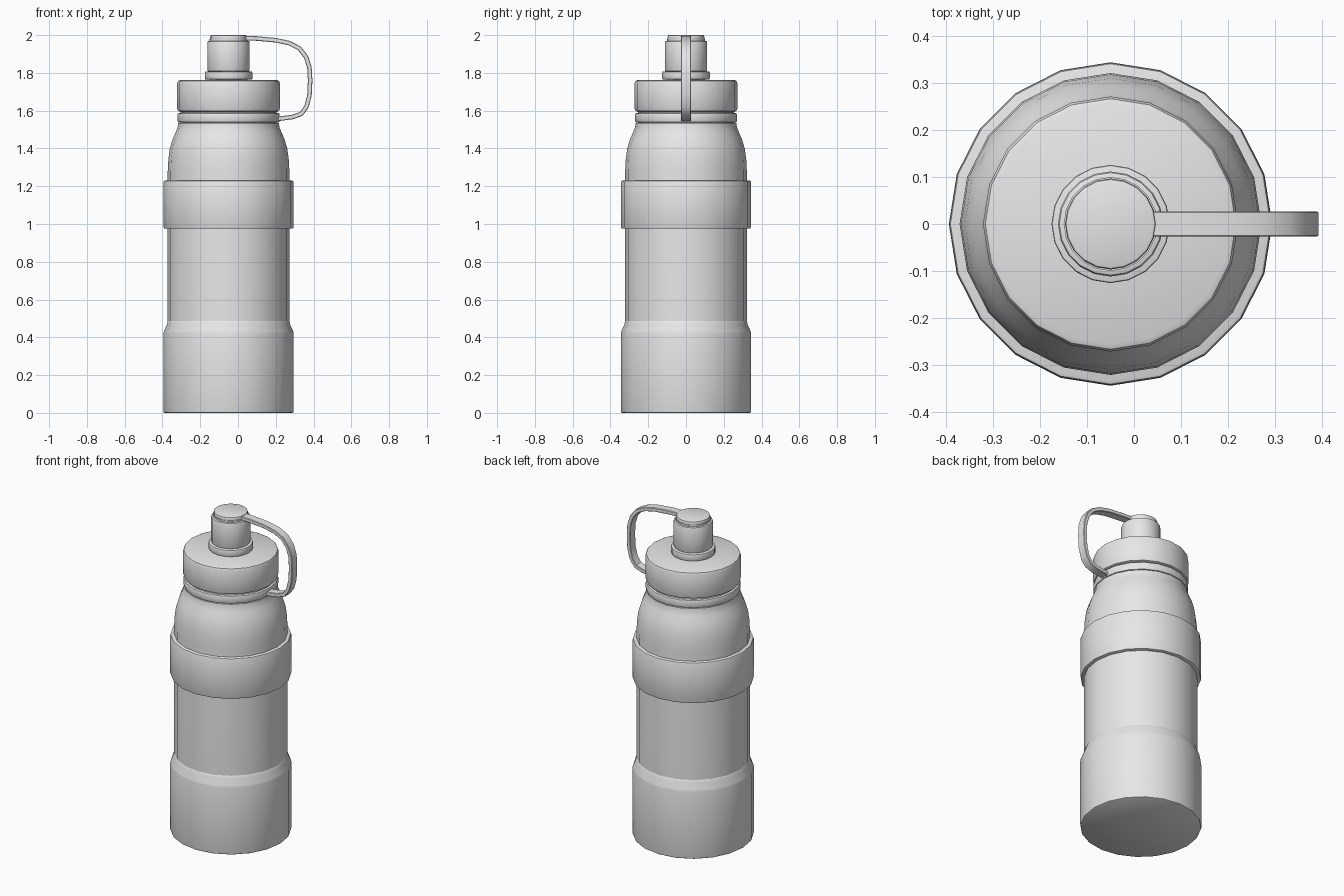
import bpy
import bmesh
from math import cos, sin, pi, radians
from mathutils import Vector

if "Cube" in bpy.data.objects:
    bpy.data.objects.remove(bpy.data.objects["Cube"], do_unlink=True)

AXIS_X = -0.05
SIDES = 20

grey = bpy.data.materials.new("light grey")
grey.use_nodes = True
grey.diffuse_color = (0.8, 0.8, 0.8, 1)
grey.node_tree.nodes["Principled BSDF"].inputs["Base Color"].default_value = (0.8, 0.8, 0.8, 1)


def finish(name, bm):
    bmesh.ops.recalc_face_normals(bm, faces=bm.faces)
    mesh = bpy.data.meshes.new(name)
    bm.to_mesh(mesh)
    bm.free()
    mesh.materials.append(grey)
    ob = bpy.data.objects.new(name, mesh)
    bpy.context.collection.objects.link(ob)
    bpy.ops.object.select_all(action="DESELECT")
    ob.select_set(True)
    bpy.context.view_layer.objects.active = ob
    bpy.ops.object.shade_smooth_by_angle(angle=radians(35))
    return ob


def skin(name, rings):
    """Join closed rings of points into a capped solid."""
    bm = bmesh.new()
    loops = [[bm.verts.new(p) for p in ring] for ring in rings]
    n = len(loops[0])
    for a, b in zip(loops, loops[1:]):
        for i in range(n):
            j = (i + 1) % n
            bm.faces.new((a[i], a[j], b[j], b[i]))
    bm.faces.new(loops[0])
    bm.faces.new(loops[-1])
    return finish(name, bm)


def lathe(name, profile):
    """Turn (radius, height) pairs around the bottle axis."""
    angles = [2 * pi * i / SIDES for i in range(SIDES)]
    return skin(name, [[(AXIS_X + r * cos(a), r * sin(a), z) for a in angles]
                       for r, z in profile])


def disc(name, radius, bottom, top, bevel):
    """Turned drum with softened rims."""
    k = bevel * 0.3
    return lathe(name, [(radius - bevel, bottom), (radius - k, bottom + k), (radius, bottom + bevel),
                        (radius, top - bevel), (radius - k, top - k), (radius - bevel, top)])


# Bottle body with shoulder
lathe("bottle_body", [(0.322, 0.02), (0.322, 1.28), (0.319, 1.34), (0.311, 1.4),
                      (0.296, 1.45), (0.278, 1.49), (0.269, 1.515), (0.267, 1.535)])

# Protective boot around the base
lathe("base_boot", [(0.338, 0), (0.343, 0.003), (0.345, 0.01), (0.345, 0.42), (0.342, 0.433),
                    (0.326, 0.468), (0.323, 0.485), (0.318, 0.49)])

# Grip band, neck ring and lid
disc("grip_band", 0.344, 0.975, 1.23, 0.008)
lathe("neck_core", [(0.255, 1.5), (0.255, 1.62)])
disc("neck_ring", 0.27, 1.538, 1.587, 0.007)
disc("lid", 0.272, 1.594, 1.762, 0.016)

# Drinking spout
disc("spout_collar", 0.126, 1.765, 1.807, 0.005)
lathe("spout_core", [(0.1, 1.75), (0.1, 1.98)])
disc("spout", 0.112, 1.806, 1.97, 0.009)
disc("spout_plug", 0.097, 1.966, 2.0, 0.007)

# Carry strap: flat section swept along a curved path
path = [Vector((x, 0, z)) for x, z in (
    (0.02, 1.984), (0.1, 1.982), (0.2, 1.973), (0.27, 1.958), (0.325, 1.93), (0.36, 1.885),
    (0.378, 1.83), (0.382, 1.76), (0.378, 1.68), (0.362, 1.62), (0.335, 1.583),
    (0.29, 1.567), (0.24, 1.56), (0.2, 1.556))]
half_width, half_thick, rim = 0.027, 0.012, 0.003
section = [(half_width, half_thick - rim), (half_width - rim, half_thick),
           (rim - half_width, half_thick), (-half_width, half_thick - rim),
           (-half_width, rim - half_thick), (rim - half_width, -half_thick),
           (half_width - rim, -half_thick), (half_width, rim - half_thick)]
rings = []
for i, p in enumerate(path):
    along = (path[min(i + 1, len(path) - 1)] - path[max(i - 1, 0)]).normalized()
    out = Vector((-along.z, 0, along.x))
    rings.append([p + out * t + Vector((0, w, 0)) for w, t in section])
skin("carry_strap", rings)
